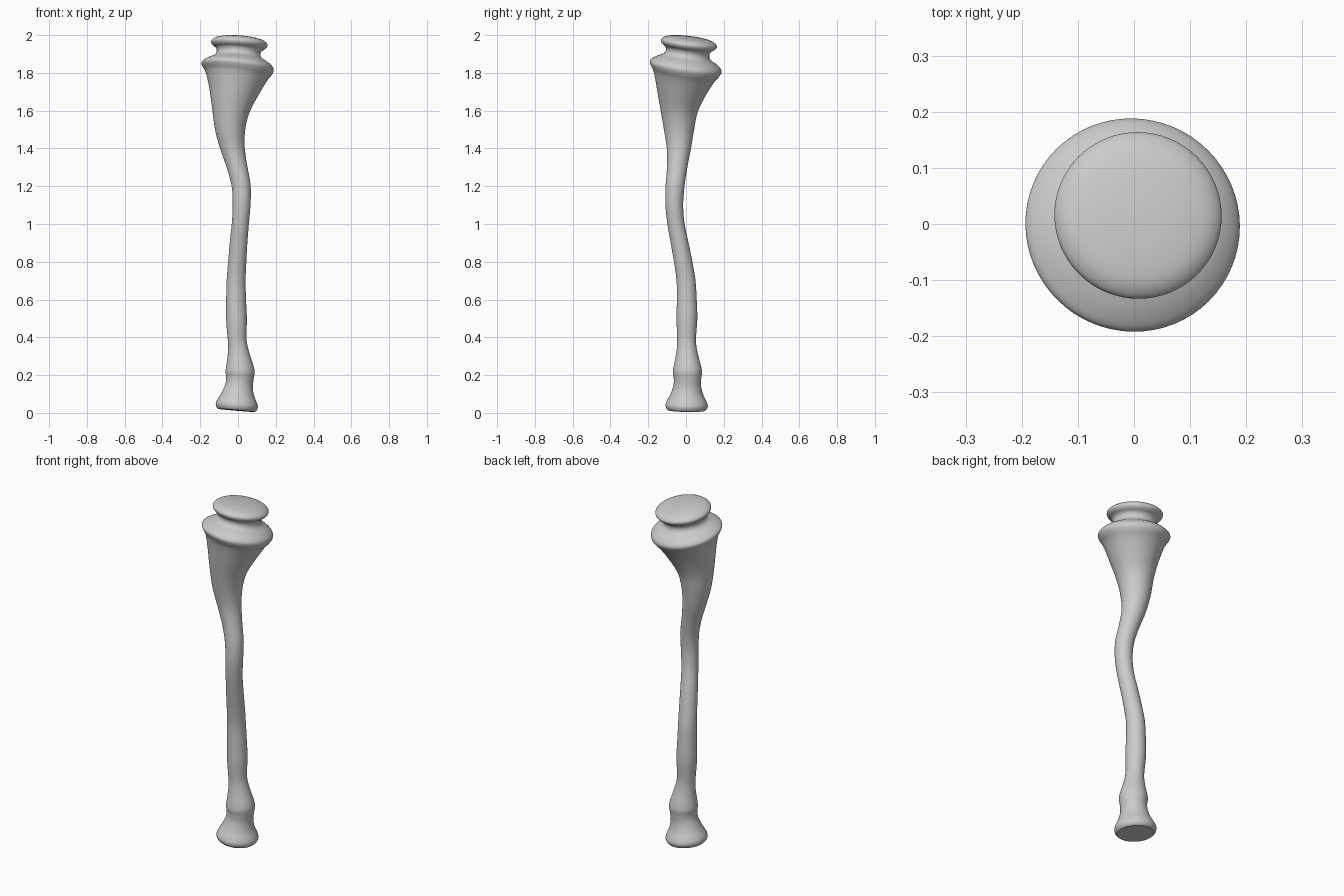
import bpy, bmesh, math
from mathutils import Vector

if "Cube" in bpy.data.objects:
    bpy.data.objects.remove(bpy.data.objects["Cube"])

# Wavy centre line: x, y, z
PATH = [(-.009, .003, 0), (0, .005, .1), (.011, .008, .2), (.004, .005, .3),
        (-.005, .003, .4), (-.008, .005, .5), (-.01, .004, .6), (-.01, 0, .7),
        (-.004, -.015, .8), (.003, -.034, .9), (.012, -.053, 1.0),
        (.019, -.062, 1.1), (.017, -.058, 1.2), (-.004, -.047, 1.3),
        (-.028, -.038, 1.4), (-.041, -.037, 1.5), (-.038, -.036, 1.6),
        (-.023, -.025, 1.7), (-.004, -.004, 1.82), (.004, .010, 1.92), (.010, .020, 2.0)]

# Turned profile from foot to cap: radius, height along the centre line
PROFILE = [(.098, .013), (.107, .022), (.112, .040), (.105, .062), (.086, .100),
           (.073, .145), (.073, .185), (.077, .215), (.073, .245), (.059, .305),
           (.050, .365), (.051, .42), (.055, .5), (.0525, .6), (.050, .7),
           (.048, .8), (.0465, .9), (.045, 1.0), (.047, 1.1), (.050, 1.2),
           (.0535, 1.3), (.064, 1.4), (.080, 1.5), (.099, 1.6), (.131, 1.7),
           (.163, 1.78), (.183, 1.81), (.192, 1.83), (.186, 1.847), (.160, 1.867),
           (.127, 1.885), (.116, 1.905), (.122, 1.925), (.140, 1.938),
           (.149, 1.952), (.145, 1.966), (.120, 1.981), (.07, 1.990), (.02, 1.993)]
SIDES = 64


def catmull(pts, i, t):
    p = [Vector(pts[min(max(k, 0), len(pts) - 1)]) for k in range(i - 1, i + 3)]
    return 0.5 * (2 * p[1] + (p[2] - p[0]) * t
                  + (2 * p[0] - 5 * p[1] + 4 * p[2] - p[3]) * t * t
                  + (3 * p[1] - p[0] - 3 * p[2] + p[3]) * t ** 3)


def centre(h):
    i = 0
    while i < len(PATH) - 2 and PATH[i + 1][2] < h:
        i += 1
    t = (h - PATH[i][2]) / (PATH[i + 1][2] - PATH[i][2])
    c = catmull(PATH, i, t)
    return Vector((c.x, c.y, h))


def axis(h):
    # tilt of the section, averaged over a short span
    a, b = max(h - .06, 0), min(h + .06, 2)
    return (centre(b) - centre(a)).normalized()


# Sweep the turned profile along the wavy centre line
bm = bmesh.new()
samples = [catmull(PROFILE, i, k / 4) for i in range(len(PROFILE) - 1) for k in range(4)]
samples.append(Vector(PROFILE[-1]))
rings = []
for r, h in samples:
    c, n = centre(h), axis(h)
    q = Vector((0, 0, 1)).rotation_difference(n)
    rings.append([bm.verts.new(c + q @ Vector((r * math.cos(a), r * math.sin(a), 0)))
                  for a in (2 * math.pi * j / SIDES for j in range(SIDES))])
for lo, hi in zip(rings, rings[1:]):
    for j in range(SIDES):
        k = (j + 1) % SIDES
        bm.faces.new((lo[j], lo[k], hi[k], hi[j]))

# Flat foot and small closing face on the domed cap
bm.faces.new(rings[0][::-1])
bm.faces.new(rings[-1])

mesh = bpy.data.meshes.new("turned_wavy_post")
bm.to_mesh(mesh)
bm.free()
post = bpy.data.objects.new("turned_wavy_post", mesh)
bpy.context.collection.objects.link(post)
bpy.context.view_layer.objects.active = post
post.select_set(True)
bpy.ops.object.shade_smooth_by_angle(angle=math.radians(35))
